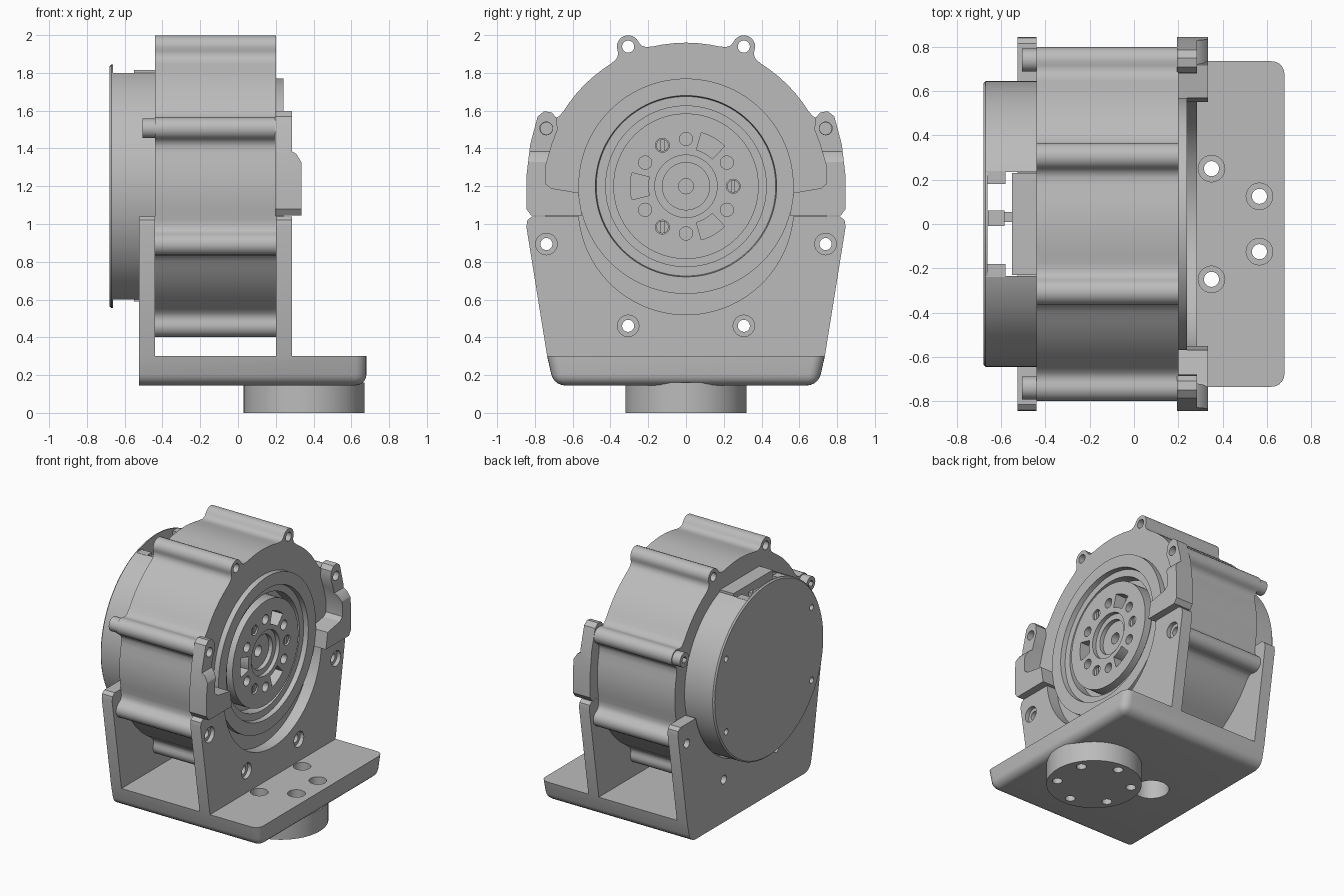
import bpy, bmesh
from math import sin, cos, pi, radians

if "Cube" in bpy.data.objects:
    bpy.data.objects.remove(bpy.data.objects["Cube"])

grey = bpy.data.materials.new("machined_grey")
grey.use_nodes = True
grey.diffuse_color = (0.5, 0.5, 0.5, 1)
grey.node_tree.nodes["Principled BSDF"].inputs["Base Color"].default_value = (0.5, 0.5, 0.5, 1)

CZ = 1.2                      # height of the motor axis
PLACE = {"x": lambda u, v, w: (w, u, v),
         "y": lambda u, v, w: (u, w, v),
         "z": lambda u, v, w: (u, v, w)}


def make(name, bm):
    bmesh.ops.recalc_face_normals(bm, faces=bm.faces)
    mesh = bpy.data.meshes.new(name)
    bm.to_mesh(mesh)
    bm.free()
    mesh.materials.append(grey)
    ob = bpy.data.objects.new(name, mesh)
    bpy.context.collection.objects.link(ob)
    return ob


def prism(name, pts, lo, hi, axis="x"):
    """Extrude a closed outline along an axis."""
    bm = bmesh.new()
    low = [bm.verts.new(PLACE[axis](u, v, lo)) for u, v in pts]
    high = [bm.verts.new(PLACE[axis](u, v, hi)) for u, v in pts]
    bm.faces.new(low)
    bm.faces.new(high)
    for i in range(len(pts)):
        j = (i + 1) % len(pts)
        bm.faces.new((low[i], low[j], high[j], high[i]))
    return make(name, bm)


def disc(name, u, v, r, lo, hi, axis="x", n=24):
    pts = [(u + r * cos(2 * pi * i / n), v + r * sin(2 * pi * i / n)) for i in range(n)]
    return prism(name, pts, lo, hi, axis)


def box(name, x, y, z):
    return prism(name, [(x[0], y[0]), (x[1], y[0]), (x[1], y[1]), (x[0], y[1])], *z, "z")


def lathe(name, profile, steps=96):
    """Spin (radius, x) points around the motor axis."""
    bm = bmesh.new()
    vs = [bm.verts.new((x, 0, CZ + r)) for r, x in profile]
    es = [bm.edges.new(pair) for pair in zip(vs, vs[1:])]
    bmesh.ops.spin(bm, geom=vs + es, cent=(0, 0, CZ), axis=(1, 0, 0),
                   angle=2 * pi, steps=steps)
    bmesh.ops.remove_doubles(bm, verts=bm.verts, dist=1e-4)
    return make(name, bm)


def cut(ob, cutters):
    bpy.context.view_layer.objects.active = ob
    for c in cutters:
        mod = ob.modifiers.new("cut", "BOOLEAN")
        mod.operation, mod.solver, mod.object = "DIFFERENCE", "EXACT", c
        bpy.ops.object.modifier_apply(modifier=mod.name)
        bpy.data.objects.remove(c)


def polar(r, deg):
    return r * cos(radians(deg)), CZ + r * sin(radians(deg))


# Housing: round body with eight filleted screw bosses
BOSSES = [polar(0.8, 22.5 + 45 * k) for k in range(8)]
boss = [(-0.12, 0.751), (-0.085, 0.762), (-0.066, 0.78)]
boss += [(0.06 * sin(a * pi / 10), 0.8 + 0.06 * cos(a * pi / 10)) for a in range(-5, 6)]
boss += [(-u, v) for u, v in reversed(boss[:3])]
outline = []
for k in range(8):
    a = radians(22.5 - 45 * k)
    outline += [(v * cos(a) + u * sin(a), CZ + v * sin(a) - u * cos(a)) for u, v in boss]
    outline += [polar(0.76, 22.5 - 45 * k - d) for d in (13, 18, 22.5, 27, 32)]
housing = prism("motor_housing", outline, -0.44, 0.2)
cut(housing, [disc("c", y, z, 0.032, -0.6, 0.4) for y, z in BOSSES]
    + [disc("c", 0, CZ, 0.56, 0.07, 0.4, n=96)])

# Output flange: raised ring, deep groove and drilled hub
flange = lathe("output_flange", [
    (0, 0.06), (0.57, 0.06), (0.57, 0.24), (0.48, 0.24), (0.475, 0.205), (0.425, 0.205),
    (0.425, 0.12), (0.385, 0.12), (0.385, 0.225), (0.165, 0.225), (0.165, 0.195),
    (0.125, 0.195), (0.125, 0.165), (0.04, 0.165), (0.04, 0.1), (0, 0.1)])
holes = [disc("c", *polar(0.25, 30 + 60 * k), 0.035, 0.13, 0.4) for k in range(6)]
holes += [disc("c", *polar(0.25, 120 * k), 0.037, 0.15, 0.4) for k in range(3)]
for k in range(3):
    mid = 60 + 120 * k
    arc = [polar(0.295, mid + d) for d in range(-14, 15, 4)]
    arc += [polar(0.2, mid + d) for d in range(14, -15, -4)]
    holes.append(prism("c", arc, 0.14, 0.4))
cut(flange, holes)
for k in range(3):
    y, z = polar(0.25, 120 * k)
    pin = disc("output_pin", y, z, 0.033, 0.12, 0.215)
    cut(pin, [box("c", (0.2, 0.3), (y - 0.008, y + 0.008), (z - 0.1, z + 0.1))])

# Rear cover with a cable slot across it
cover = lathe("rear_cover", [(0, -0.68), (0.635, -0.68), (0.645, -0.67), (0.645, -0.43), (0, -0.43)])
cut(cover, [box("c", (-0.662, -0.435), (-0.235, 0.235), (0.4, 2))]
    + [disc("c", y, CZ + z, 0.022, -0.8, -0.64, n=16) for y in (-0.5, 0.5) for z in (-0.27, 0.27)])
box("connector_block", (-0.55, -0.43), (-0.23, 0.23), (0.59, 1.815))
box("connector_rib", (-0.66, -0.585), (-0.01, 0.06), (0.62, 1.78))
box("connector_link", (-0.6, -0.54), (0.01, 0.055), (0.64, 1.76))
for s in (-1, 1):
    box("connector_edge", (-0.67, -0.58), sorted((s * 0.18, s * 0.24)), (0.6, 1.8))

# Clamp arms on both upper sides, with thicker feet
ARM = [(0.68, 1.5), (0.685, 1.56), (0.71, 1.59), (0.75, 1.597), (0.785, 1.57), (0.825, 1.42),
       (0.845, 1.25), (0.845, 1.08), (0.82, 1.045), (0.55, 1.045), (0.57, 1.165),
       (0.715, 1.19), (0.745, 1.215), (0.745, 1.3), (0.71, 1.42)]
for s, side in ((1, "back"), (-1, "front")):
    arm = prism(side + "_clamp_arm", [(s * y, z) for y, z in ARM], 0.195, 0.335)
    step = [(0.285, 1.7), (0.285, 1.385), (0.31, 1.37), (0.34, 1.32), (0.5, 1.32), (0.5, 1.7)]
    cut(arm, [prism("c", step, -1, 1, "y"), disc("c", s * 0.74, 1.506, 0.034, 0, 0.5)])
    # Clamp screw head at the rear
    head = disc(side + "_clamp_screw", s * 0.74, 1.506, 0.052, -0.505, -0.42)
    cut(head, [disc("c", s * 0.74, 1.506, 0.026, -0.6, -0.475, n=6)])

# Bracket: solid tapered block with rounded lower and front edges, then hollowed
half = [(0.7, 0.145), (0.735, 0.3), (0.845, 0.985), (0.84, 1.02), (0.815, 1.04)]
bracket = prism("mounting_bracket", half + [(-y, z) for y, z in reversed(half)], -0.525, 0.68)
bm = bmesh.new()
bm.from_mesh(bracket.data)
edges = [e for e in bm.edges
         if max(v.co.x for v in e.verts) > 0
         and (all(v.co.z < 0.2 for v in e.verts)
              or (all(v.co.x > 0.6 for v in e.verts) and min(v.co.z for v in e.verts) < 0.2))]
bmesh.ops.bevel(bm, geom=edges, offset=0.06, segments=5, profile=0.5, affect="EDGES")
bmesh.ops.recalc_face_normals(bm, faces=bm.faces)
bm.to_mesh(bracket.data)
bm.free()
cutters = [box("c", (0.285, 1), (-1, 1), (0.3, 2)),
           box("c", (-0.44, 0.2), (-1, 1), (0.3, 2)),
           disc("c", 0, 1.09, 0.57, 0.1, 0.5, n=96),
           disc("c", 0, CZ, 0.655, -0.8, -0.3, n=96),
           disc("c", -0.15, 0, 0.12, 0, 0.4, "z", 32)]
for y, z in BOSSES:
    if z < CZ:
        cutters += [disc("c", y, z, 0.032, -0.7, 0.5), disc("c", y, z, 0.057, 0.255, 0.5)]
cut(bracket, cutters)

# Round foot under the bracket, bolted through the base
foot = disc("foot_flange", 0.35, 0, 0.32, 0, 0.16, "z", 64)
for k in range(6):
    x, y = 0.35 + 0.25 * cos(radians(30 + 60 * k)), 0.25 * sin(radians(30 + 60 * k))
    cut(foot, [disc("c", x, y, 0.034, -0.1, 0.5, "z")])
    if x > 0.3:
        cut(bracket, [disc("c", x, y, 0.034, 0, 0.5, "z"), disc("c", x, y, 0.06, 0.22, 0.5, "z")])

# Smooth curved faces, keep edges crisp
for ob in bpy.context.collection.objects:
    if ob.type == "MESH" and ob.data.materials and ob.data.materials[0] == grey:
        bpy.ops.object.select_all(action="DESELECT")
        ob.select_set(True)
        bpy.context.view_layer.objects.active = ob
        bpy.ops.object.shade_smooth_by_angle(angle=radians(30))
